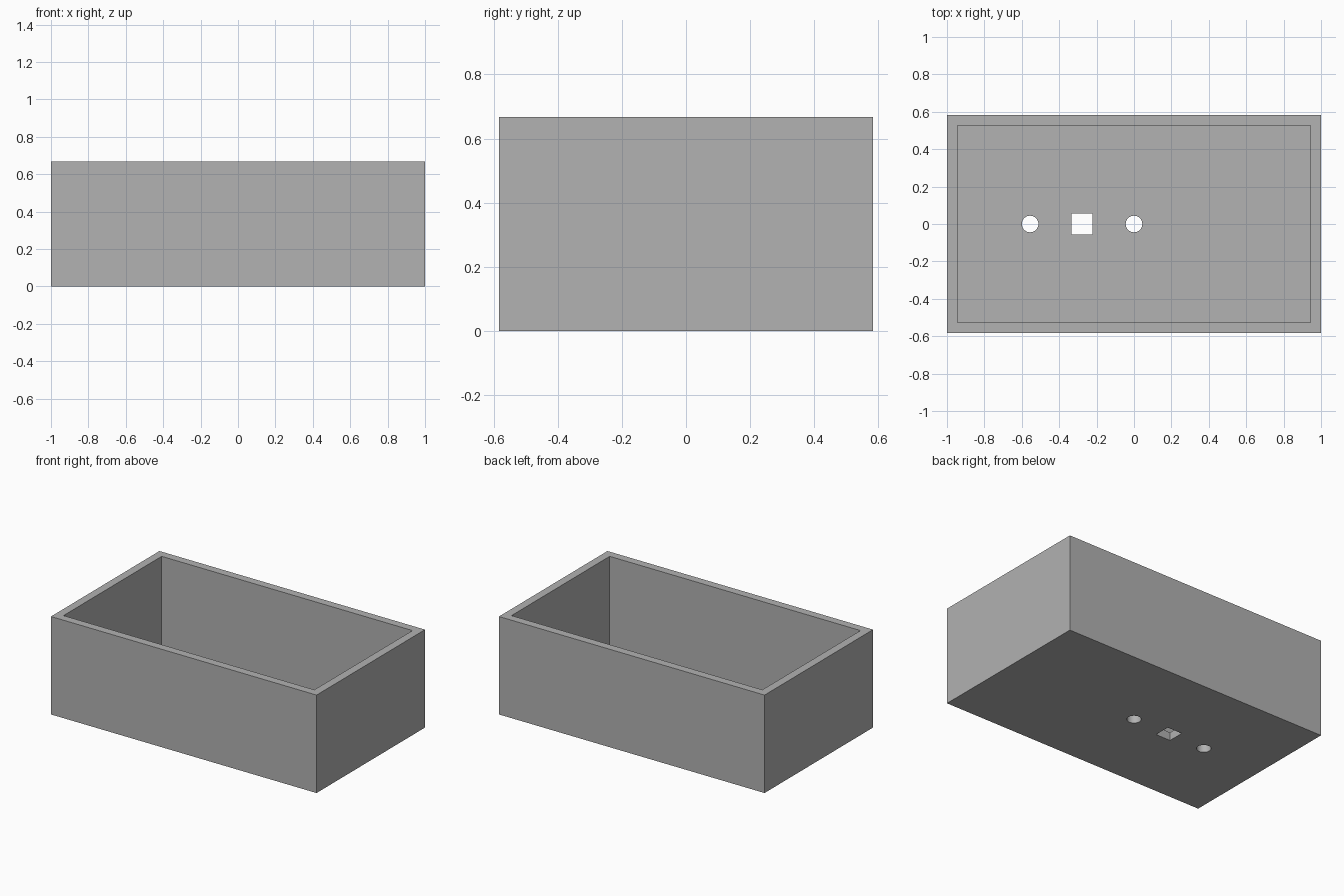
import bpy
import math

cube = bpy.data.objects.get("Cube")
if cube:
    bpy.data.objects.remove(cube, do_unlink=True)

U = 1 / 18                      # wall thickness, the module of the whole box
LENGTH, WIDTH, HEIGHT = 36 * U, 21 * U, 12 * U

grey = bpy.data.materials.new("plain grey")
grey.use_nodes = True
grey.diffuse_color = (0.445, 0.445, 0.445, 1)
grey.node_tree.nodes["Principled BSDF"].inputs["Base Color"].default_value = grey.diffuse_color


def block(name, size, centre):
    bpy.ops.mesh.primitive_cube_add(size=1, location=centre)
    ob = bpy.context.object
    ob.name = name
    ob.scale = size
    bpy.ops.object.transform_apply(location=True, rotation=False, scale=True)
    ob.data.materials.append(grey)
    return ob


def round_pin(name, radius, x):
    bpy.ops.mesh.primitive_cylinder_add(vertices=32, radius=radius, depth=4 * U, location=(x, 0, 0))
    ob = bpy.context.object
    ob.name = name
    ob.data.materials.append(grey)
    return ob


def cut(target, cutter):
    mod = target.modifiers.new("cut", "BOOLEAN")
    mod.operation = "DIFFERENCE"
    mod.solver = "EXACT"
    mod.object = cutter
    bpy.context.view_layer.objects.active = target
    bpy.ops.object.modifier_apply(modifier=mod.name)
    bpy.data.objects.remove(cutter, do_unlink=True)


# Open-topped box
box = block("open_box", (LENGTH, WIDTH, HEIGHT), (0, 0, HEIGHT / 2))
cut(box, block("cavity", (LENGTH - 2 * U, WIDTH - 2 * U, HEIGHT), (0, 0, HEIGHT / 2 + U)))

# Two round holes with a square one between them, through the floor
for x in (-10 * U, 0):
    cut(box, round_pin("round_hole", 0.8 * U, x))
cut(box, block("square_hole", (2 * U, 2 * U, 4 * U), (-5 * U, 0, 0)))

# Smooth hole walls, sharp box edges
bpy.ops.object.select_all(action="DESELECT")
box.select_set(True)
bpy.context.view_layer.objects.active = box
bpy.ops.object.shade_smooth_by_angle(angle=math.radians(30))
